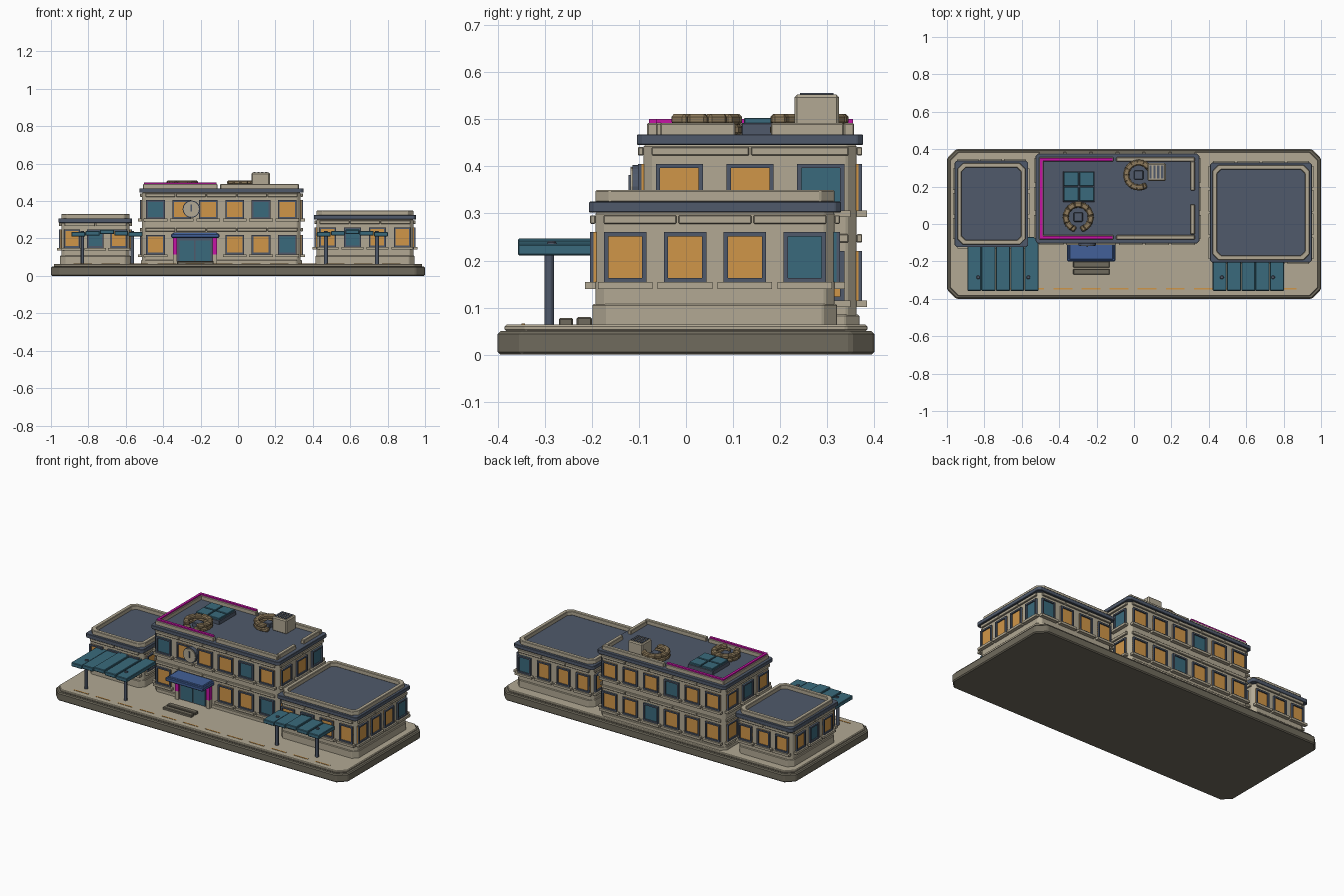
import bpy, bmesh, math
from mathutils import Matrix, Vector

cube = bpy.data.objects.get("Cube")
if cube:
    bpy.data.objects.remove(cube, do_unlink=True)

PALETTE = {
    "beige": (178, 169, 148), "dark_stone": (112, 107, 93), "slate": (80, 90, 107),
    "amber_glass": (208, 150, 72), "teal": (58, 106, 124), "blue": (66, 96, 152),
    "magenta": (198, 20, 165), "brown": (142, 123, 92),
}


def linear(c):
    c /= 255
    return c / 12.92 if c < 0.04 else ((c + 0.055) / 1.055) ** 2.4


MATS = {}
for key, rgb in PALETTE.items():
    m = bpy.data.materials.new(key)
    m.use_nodes = True
    col = (*[linear(c) for c in rgb], 1)
    m.diffuse_color = col
    m.node_tree.nodes["Principled BSDF"].inputs["Base Color"].default_value = col
    MATS[key] = m


class Part:
    """Collects boxes, prisms and cylinders into one named object."""

    def __init__(self, name):
        self.name, self.bm, self.mats = name, bmesh.new(), []

    def paint(self, verts, mat):
        if mat not in self.mats:
            self.mats.append(mat)
        for f in {f for v in verts for f in v.link_faces}:
            f.material_index = self.mats.index(mat)

    def box(self, x, y, z, mat, frame=Matrix()):
        mid = Vector([sum(p) / 2 for p in (x, y, z)])
        size = [abs(p[1] - p[0]) for p in (x, y, z)]
        mtx = frame @ Matrix.Translation(mid) @ Matrix.Diagonal((*size, 1))
        self.paint(bmesh.ops.create_cube(self.bm, size=1, matrix=mtx)["verts"], mat)

    def rod(self, loc, r, depth, mat, tilt=0, sides=12):
        mtx = Matrix.Translation(loc) @ Matrix.Rotation(tilt, 4, "X")
        self.paint(bmesh.ops.create_cone(self.bm, cap_ends=True, segments=sides, radius1=r,
                                         radius2=r, depth=depth, matrix=mtx)["verts"], mat)

    def prism(self, x, y, z, cut, mat, width=0):
        """Block with cut corners; a width makes it a hollow ring."""
        def outline(o, c):
            a, b, d, e = x[0] + o, x[1] - o, y[0] + o, y[1] - o
            return [(a + c, d), (b - c, d), (b, d + c), (b, e - c),
                    (b - c, e), (a + c, e), (a, e - c), (a, d + c)]
        def loop(pts, h):
            return [self.bm.verts.new((*p, h)) for p in pts]
        outer = outline(0, cut)
        lo, hi = loop(outer, z[0]), loop(outer, z[1])
        new = lo + hi
        if width:
            inner = outline(width, cut * 0.7)
            li, hi2 = loop(inner, z[0]), loop(inner, z[1])
            new += li + hi2
            chains = [(lo, hi), (hi, hi2), (hi2, li), (li, lo)]
        else:
            chains = [(lo, hi)]
            self.bm.faces.new(lo[::-1])
            self.bm.faces.new(hi)
        for p, q in chains:
            for i in range(8):
                j = (i + 1) % 8
                self.bm.faces.new((p[i], p[j], q[j], q[i]))
        self.paint(new, mat)

    def done(self, bevel=0):
        mesh = bpy.data.meshes.new(self.name)
        self.bm.to_mesh(mesh)
        self.bm.free()
        for k in self.mats:
            mesh.materials.append(MATS[k])
        obj = bpy.data.objects.new(self.name, mesh)
        bpy.context.collection.objects.link(obj)
        if bevel:
            mod = obj.modifiers.new("soft_edges", "BEVEL")
            mod.width, mod.segments = bevel, 1
        return obj


def wall_frame(x, y, side):
    """Frame with local x along the wall, -y outward, centred on a wall."""
    cx, cy = sum(x) / 2, sum(y) / 2
    loc, turn = {"front": ((cx, y[0], 0), 0), "right": ((x[1], cy, 0), 90),
                 "back": ((cx, y[1], 0), 180), "left": ((x[0], cy, 0), 270)}[side]
    return Matrix.Translation(loc) @ Matrix.Rotation(math.radians(turn), 4, "Z")


def windows(part, frame, code, step, w, z):
    """One row: o = amber, t = teal, - = no window."""
    for i, c in enumerate(code):
        if c == "-":
            continue
        u, h, t = (i - (len(code) - 1) / 2) * step, w / 2, 0.009
        part.box((u - h, u + h), (-0.004, 0.002), z, "teal" if c == "t" else "amber_glass", frame)
        for s in (-1, 1):
            part.box((u + s * h, u + s * (h - t)), (-0.012, 0), z, "slate", frame)
        for a, b in ((z[0], z[0] + t), (z[1] - t, z[1])):
            part.box((u - h, u + h), (-0.012, 0), (a, b), "slate", frame)
        part.box((u - h - 0.013, u + h + 0.013), (-0.022, 0), (z[0] - 0.014, z[0]), "beige", frame)


def trim(part, frame, n, length, z, out):
    """Row of stone blocks with narrow joints."""
    seg = length / n
    for i in range(n):
        a = -length / 2 + i * seg
        part.box((a + 0.002, a + seg - 0.002), (-out, 0), z, "beige", frame)


def building(name, x, y, top, band, floors, step, width):
    """floors: list of (window heights, {side: code})."""
    body = Part(name + "_walls")
    body.prism(x, y, (0.06, top), 0.02, "beige")
    grow = lambda d: ((x[0] - d, x[1] + d), (y[0] - d, y[1] + d))
    body.prism(*grow(0.006), (0.06, 0.108 if len(floors) == 1 else 0.085), 0.03, "beige")
    body.done(0.003)
    glazing, stone = Part(name + "_windows"), Part(name + "_trim")
    for z, rows in floors:
        for side, code in rows.items():
            across = side in ("front", "back")
            frame = wall_frame(x, y, side)
            span = (x[1] - x[0] if across else y[1] - y[0]) - 0.03
            windows(glazing, frame, code, step[0 if across else 1], width, z)
            trim(stone, frame, max(2, len(code) - 1), span, (z[1] + 0.018, z[1] + 0.036), 0.012)
    glazing.done()
    stone.done(0.002)
    roof = Part(name + "_roof")
    roof.prism(*grow(0.014), (top, top + band), 0.012, "slate")
    roof.done(0.002)


# Ground slab, pavement and painted dashes
base = Part("base_slab")
base.prism((-1, 1), (-0.4, 0.4), (0, 0.05), 0.05, "dark_stone")
base.done(0.006)
pave = Part("pavement")
pave.prism((-0.985, 0.985), (-0.385, 0.385), (0.05, 0.064), 0.045, "beige")
pave.done(0.004)
dash = Part("pavement_dashes")
for i in range(12):
    u = -0.83 + i * 0.15
    dash.box((u - 0.05, u + 0.05), (-0.349, -0.342), (0.063, 0.066), "amber_glass")
dash.done()

# Three buildings
LX, LY = (-0.945, -0.58), (-0.11, 0.325)
CX, CY = (-0.512, 0.335), (-0.09, 0.362)
RX, RY = (0.42, 0.938), (-0.192, 0.315)
building("left_wing", LX, LY, 0.283, 0.025,
         [((0.15, 0.248), dict(front="oto", back="ooo", left="oto", right="ooo"))],
         (0.125, 0.132), 0.088)
building("right_wing", RX, RY, 0.302, 0.023,
         [((0.154, 0.26), dict(front="otoo", back="tooo", left="oooo", right="ooot"))],
         (0.133, 0.127), 0.09)
building("main_hall", CX, CY, 0.445, 0.023,
         [((0.115, 0.22), dict(front="o--oot", back="ootooo", left="ooo", right="ooo")),
          ((0.306, 0.405), dict(front="toooto", back="oootoo", left="oto", right="oot"))],
         (0.141, 0.15), 0.1)

# Parapets
for name, x, y, z in (("left_wing", LX, LY, 0.305), ("right_wing", RX, RY, 0.323)):
    p = Part(name + "_parapet")
    p.prism(x, y, (z, z + 0.027), 0.03, "beige", 0.024)
    p.done(0.003)
p = Part("main_parapet")
z = (0.465, 0.492)
for y in ((-0.083, -0.06), (0.334, 0.357)):
    p.box((-0.505, -0.11), y, z, "beige")
    p.box((-0.095, 0.325), y, z, "beige")
p.box((-0.507, -0.484), (-0.083, 0.357), z, "beige")
for y in ((-0.055, 0.105), (0.18, 0.335)):
    p.box((0.302, 0.325), y, z, "beige")
p.done(0.003)
p = Part("parapet_light_strip")
z = (0.491, 0.5)
for y in ((-0.079, -0.063), (0.338, 0.354)):
    p.box((-0.503, -0.115), y, z, "magenta")
p.box((-0.503, -0.488), (-0.063, 0.338), z, "magenta")
p.done()

# Entrance: door, lit posts, canopy and steps
door = Part("entrance_door")
door.box((-0.325, -0.135), (-0.105, -0.08), (0.064, 0.205), "slate")
for a in (-0.312, -0.226):
    door.box((a, a + 0.078), (-0.111, -0.1), (0.07, 0.19), "teal")
for a in (-0.347, -0.135):
    door.box((a, a + 0.022), (-0.118, -0.08), (0.115, 0.205), "magenta")
    door.box((a, a + 0.022), (-0.118, -0.08), (0.064, 0.115), "beige")
door.done()
can = Part("entrance_canopy")
can.box((-0.357, -0.1), (-0.2, -0.08), (0.203, 0.226), "blue")
can.box((-0.347, -0.11), (-0.19, -0.08), (0.222, 0.232), "blue")
can.done(0.004)
steps = Part("entrance_steps")
steps.box((-0.325, -0.13), (-0.232, -0.2), (0.06, 0.08), "dark_stone")
steps.box((-0.325, -0.13), (-0.27, -0.24), (0.06, 0.078), "dark_stone")
steps.done(0.003)

# Wall clock
clock = Part("wall_clock")
clock.rod((-0.25, -0.1, 0.357), 0.046, 0.028, "slate", math.pi / 2, 20)
clock.rod((-0.25, -0.104, 0.357), 0.041, 0.028, "beige", math.pi / 2, 20)
clock.box((-0.254, -0.246), (-0.122, -0.115), (0.345, 0.382), "slate")
clock.done()

# Side shelters: five roof panels on two posts
for name, x0, back, posts in (("left", -0.892, -0.07, (-0.833, -0.565)),
                              ("right", 0.42, -0.2, (0.47, 0.743))):
    s = Part(name + "_shelter")
    for i in range(5):
        a = x0 + i * 0.0765
        lift = (0, 0.005, 0.012, 0.005, 0)[i]
        s.box((a + 0.001, a + 0.0755), (-0.357, back), (0.211 + lift, 0.235 + lift), "teal")
    for u in posts:
        s.rod((u, -0.29, 0.145), 0.011, 0.17, "slate", 0, 8)
        s.rod((u, -0.285, 0.236), 0.011, 0.01, "slate", 0, 8)
    s.done(0.003)

# Rooftop skylight
sky = Part("skylight")
sky.box((-0.38, -0.21), (0.118, 0.282), (0.465, 0.492), "slate")
for a in (-0.375, -0.292):
    for b in (0.123, 0.203):
        sky.box((a, a + 0.077), (b, b + 0.074), (0.49, 0.503), "teal")
sky.done(0.002)

# Rooftop bag rings around small slate pedestals
for name, c, arc in (("left", (-0.298, 0.037), (-60, 240)), ("right", (0.025, 0.262), (40, 290))):
    ring = Part(name + "_bag_ring")
    n = 10
    for layer in range(2):
        for i in range(n - layer):
            ang = math.radians(arc[0] + (arc[1] - arc[0]) * (i + layer / 2) / (n - 1))
            fr = Matrix.Translation((*c, 0)) @ Matrix.Rotation(ang, 4, "Z")
            ring.box((0.05, 0.082), (-0.021, 0.021),
                     (0.466 + layer * 0.022, 0.489 + layer * 0.022), "brown", fr)
    ring.done(0.006)
    ped = Part(name + "_pedestal")
    ped.box((c[0] - 0.025, c[0] + 0.025), (c[1] - 0.025, c[1] + 0.025), (0.465, 0.495), "slate")
    ped.done(0.004)

# Rooftop vent box with slats
vent = Part("vent_box")
vent.box((0.072, 0.17), (0.23, 0.325), (0.465, 0.552), "beige")
vent.done(0.006)
slats = Part("vent_slats")
for i in range(4):
    a = 0.082 + i * 0.021
    slats.box((a, a + 0.012), (0.242, 0.313), (0.55, 0.556), "slate")
slats.done()
